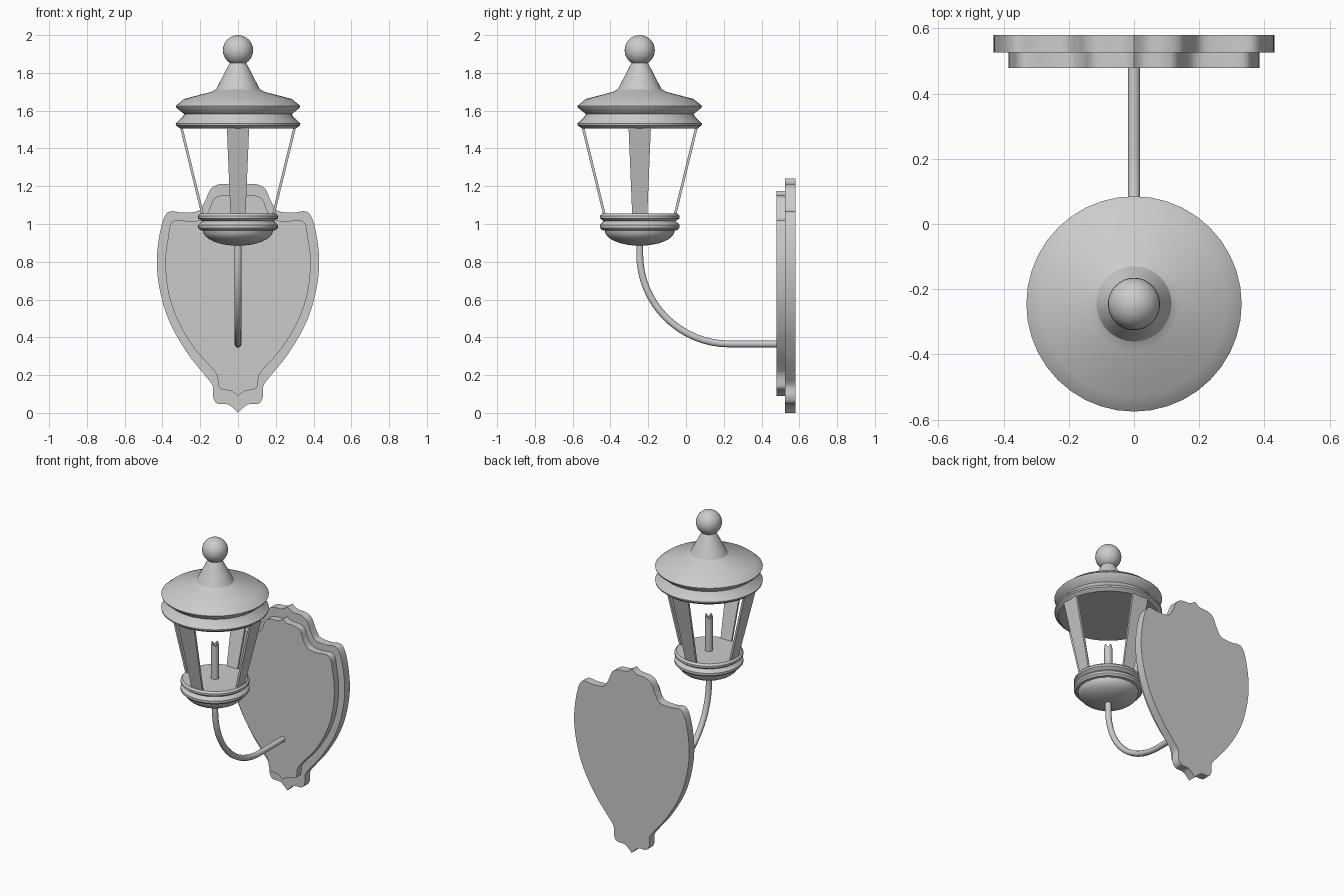
import bpy, bmesh, math
from mathutils import Vector, Matrix

default = bpy.data.objects.get("Cube")
if default:
    bpy.data.objects.remove(default, do_unlink=True)

grey = bpy.data.materials.new("plain grey metal")
grey.use_nodes = True
grey.diffuse_color = (0.6, 0.6, 0.6, 1)
grey.node_tree.nodes["Principled BSDF"].inputs["Base Color"].default_value = (0.6, 0.6, 0.6, 1)

AXIS = Vector((0, -0.245, 0))   # vertical axis of the lantern


def finish(name, bm, smooth=True):
    bmesh.ops.recalc_face_normals(bm, faces=bm.faces)
    mesh = bpy.data.meshes.new(name)
    bm.to_mesh(mesh)
    bm.free()
    mesh.materials.append(grey)
    obj = bpy.data.objects.new(name, mesh)
    bpy.context.collection.objects.link(obj)
    if smooth:
        bpy.ops.object.select_all(action='DESELECT')
        obj.select_set(True)
        bpy.context.view_layer.objects.active = obj
        bpy.ops.object.shade_smooth_by_angle(angle=math.radians(30))
    return obj


def lathe(name, profile, steps=40):
    """Turn a (radius, height) profile around the lantern axis."""
    bm = bmesh.new()
    verts = [bm.verts.new(AXIS + Vector((r, 0, z))) for r, z in profile]
    edges = [bm.edges.new(pair) for pair in zip(verts, verts[1:])]
    bmesh.ops.spin(bm, geom=verts + edges, cent=AXIS, axis=(0, 0, 1),
                   angle=math.tau, steps=steps, use_merge=True)
    bmesh.ops.remove_doubles(bm, verts=bm.verts, dist=0.0005)
    return finish(name, bm)


def spline(points, steps=6):
    """Smooth path through the points, keeping the ends."""
    pts = [Vector(p) for p in points]
    pts = [pts[0]] + pts + [pts[-1]]
    path = []
    for a, b, c, d in zip(pts, pts[1:], pts[2:], pts[3:]):
        for i in range(steps):
            t = i / steps
            path.append(0.5 * (2 * b + (c - a) * t + (2 * a - 5 * b + 4 * c - d) * t**2
                               + (3 * b - a - 3 * c + d) * t**3))
    return path + [pts[-1]]


def plate(name, half_outline, y_front, y_back):
    """Mirror a half outline and extrude it along y."""
    half = spline(half_outline)
    outline = half + [Vector((-p.x, p.y)) for p in reversed(half[1:-1])]
    bm = bmesh.new()
    face = bm.faces.new([bm.verts.new((p.x, y_front, p.y)) for p in outline])
    out = bmesh.ops.extrude_face_region(bm, geom=[face], use_keep_orig=True)
    moved = [g for g in out["geom"] if isinstance(g, bmesh.types.BMVert)]
    bmesh.ops.translate(bm, verts=moved, vec=(0, y_back - y_front, 0))
    return finish(name, bm)


# Wall shield, two stacked plates
plate("wall_plate", [
    (0, 1.24), (0.04, 1.215), (0.1, 1.21), (0.145, 1.185), (0.175, 1.12), (0.21, 1.07),
    (0.29, 1.06), (0.37, 1.062), (0.41, 0.97), (0.43, 0.79), (0.405, 0.61), (0.35, 0.455),
    (0.26, 0.305), (0.18, 0.205), (0.135, 0.145), (0.132, 0.085), (0.11, 0.05),
    (0.055, 0.045), (0.025, 0.025), (0, 0)], 0.525, 0.58)
plate("raised_plate", [
    (0, 1.175), (0.03, 1.155), (0.09, 1.15), (0.13, 1.13), (0.155, 1.07), (0.19, 1.025),
    (0.25, 1.015), (0.345, 1.015), (0.37, 0.93), (0.385, 0.79), (0.365, 0.62), (0.31, 0.47),
    (0.23, 0.34), (0.15, 0.25), (0.112, 0.2), (0.1, 0.135), (0.07, 0.122),
    (0.035, 0.115), (0, 0.09)], 0.478, 0.525)

# Bent arm from the shield to the bowl
bend = 0.475
arm = bpy.data.curves.new("arm", 'CURVE')
arm.dimensions = '3D'
arm.bevel_depth = 0.019
arm.bevel_resolution = 3
arm.use_fill_caps = True
path = [Vector((0, AXIS.y, 0.92))]
for i in range(17):
    a = math.pi / 2 * i / 16
    path.append(Vector((0, AXIS.y + bend * (1 - math.cos(a)), 0.84 - bend * math.sin(a))))
path.append(Vector((0, 0.49, 0.365)))
line = arm.splines.new('POLY')
line.points.add(len(path) - 1)
for point, co in zip(line.points, path):
    point.co = (*co, 1)
line.use_smooth = True
arm.materials.append(grey)
bpy.context.collection.objects.link(bpy.data.objects.new("arm", arm))

# Roof with flared cap and double rim
lathe("roof", [
    (0, 1.86), (0.04, 1.86), (0.115, 1.715), (0.14, 1.7), (0.285, 1.662), (0.33, 1.625),
    (0.326, 1.615), (0.285, 1.582), (0.295, 1.565), (0.33, 1.532), (0.328, 1.522),
    (0.305, 1.505), (0, 1.505)])

# Ball finial
bm = bmesh.new()
bmesh.ops.create_uvsphere(bm, u_segments=32, v_segments=16, radius=0.08,
                          matrix=Matrix.Translation(AXIS + Vector((0, 0, 1.92))))
finish("finial_ball", bm)

# Base tray with two rings and a shallow bowl
bowl = [(0.185 * math.cos(a), 0.965 - 0.08 * math.sin(a))
        for a in (math.pi / 2 * i / 8 for i in range(9))]
lathe("base_tray", [
    (0, 1.055), (0.2, 1.055), (0.211, 1.043), (0.211, 1.03), (0.19, 1.015),
    (0.211, 0.995), (0.211, 0.98), (0.2, 0.968)] + bowl)

# Four tapering slats
for name, turn in (("front", 0), ("left", 1), ("back", 2), ("right", 3)):
    bm = bmesh.new()
    bmesh.ops.create_cube(bm, size=1)
    for v in bm.verts:
        top = v.co.z > 0
        v.co.x *= 0.118 if top else 0.08
        v.co.y = v.co.y * 0.014 - (0.3 if top else 0.187)
        v.co.z = 1.51 if top else 1.05
    bm.transform(Matrix.Translation(AXIS) @ Matrix.Rotation(turn * math.pi / 2, 4, 'Z'))
    finish(name + "_slat", bm, smooth=False)

# Candle with a notched rim
candle = lathe("candle", [(0.025, 1.05), (0.025, 1.285), (0.016, 1.285), (0.012, 1.255),
                          (0, 1.255)], steps=16)
for v in candle.data.vertices:
    if v.co.z > 1.28:
        v.co.z += 0.012 * math.cos(4 * math.atan2(v.co.y - AXIS.y, v.co.x))
